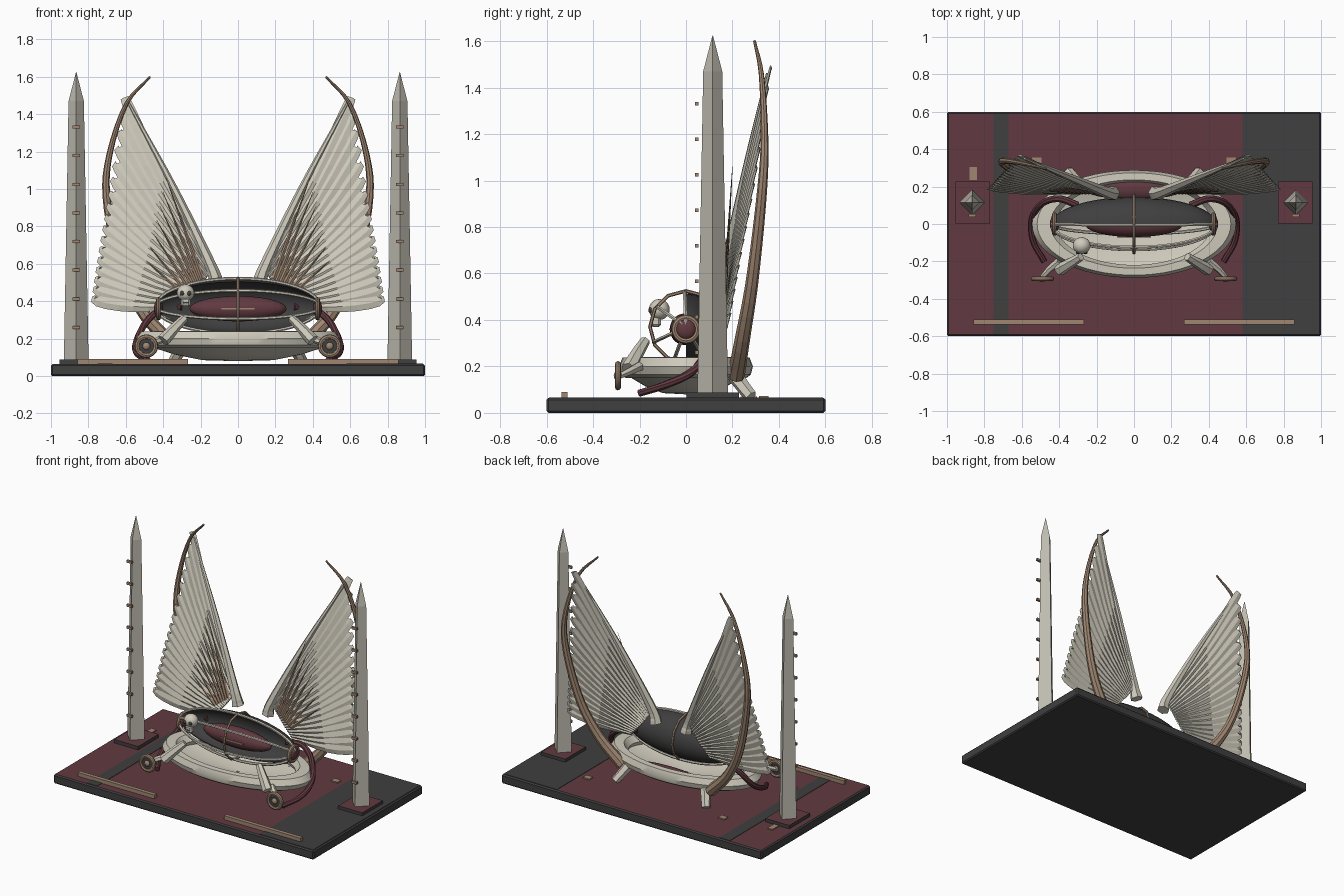
import bpy, bmesh, math
from mathutils import Vector, Matrix

if "Cube" in bpy.data.objects:
    bpy.data.objects.remove(bpy.data.objects["Cube"])

def material(name, c):
    m = bpy.data.materials.new(name)
    m.diffuse_color = (*c, 1)
    m.use_nodes = True
    m.node_tree.nodes["Principled BSDF"].inputs["Base Color"].default_value = m.diffuse_color
    return m
BONE = material("bone", (.62, .59, .50))
STONE = material("pale stone", (.52, .50, .43))
MAROON = material("maroon", (.12, .042, .052))
DARK = material("charcoal", (.05, .05, .05))
TAN = material("tan bronze", (.35, .24, .165))

def finish(name, bm, *mats, smooth=False, rule=None):
    bmesh.ops.recalc_face_normals(bm, faces=bm.faces)
    if rule:
        for f in bm.faces:
            f.material_index = rule(f)
    me = bpy.data.meshes.new(name)
    bm.to_mesh(me)
    bm.free()
    for m in mats:
        me.materials.append(m)
    ob = bpy.data.objects.new(name, me)
    bpy.context.collection.objects.link(ob)
    if smooth:
        bpy.context.view_layer.objects.active = ob
        bpy.ops.object.select_all(action='DESELECT')
        ob.select_set(True)
        bpy.ops.object.shade_smooth_by_angle(angle=math.radians(35))
    return ob

def add_box(bm, c, s):
    bmesh.ops.create_cube(bm, size=1, matrix=Matrix.Translation(c) @ Matrix.Diagonal((*s, 1)))

def box(name, c, s, *mats, rule=None, bevel=0):
    bm = bmesh.new()
    add_box(bm, c, s)
    if bevel:
        bmesh.ops.bevel(bm, geom=bm.edges[:], offset=bevel, segments=1, affect='EDGES')
    return finish(name, bm, *mats, rule=rule)

def spline(pts, n):
    """Catmull-Rom samples through the points"""
    p = [Vector(q) for q in pts]
    p = [2 * p[0] - p[1]] + p + [2 * p[-1] - p[-2]]
    out = []
    for k in range(n):
        u = k / (n - 1) * (len(p) - 3)
        i = min(int(u), len(p) - 4)
        t = u - i
        a, b, c, d = p[i:i + 4]
        out.append(.5 * (2 * b + (c - a) * t + (2 * a - 5 * b + 4 * c - d) * t * t
                         + (3 * b - a - 3 * c + d) * t ** 3))
    return out

def sweep(bm, pts, width, thick, sides=6, ref=(0, 1, 0)):
    """Sweep an oval section; width and thick are functions of 0..1"""
    rings, n = [], len(pts)
    for k, p in enumerate(pts):
        t = (pts[min(k + 1, n - 1)] - pts[max(k - 1, 0)]).normalized()
        a = t.cross(Vector(ref)).normalized()
        b = a.cross(t)
        u = k / (n - 1)
        rings.append([bm.verts.new(p + a * math.cos(j * math.tau / sides) * width(u)
                                   + b * math.sin(j * math.tau / sides) * thick(u)) for j in range(sides)])
    for r, q in zip(rings, rings[1:]):
        for j in range(sides):
            bm.faces.new((r[j], r[j - 1], q[j - 1], q[j]))
    bm.faces.new(rings[0])
    bm.faces.new(rings[-1])

def taper(a, b):
    return lambda u: a + (b - a) * u

def tube(name, pts, r0, r1, mat, n=20, sides=8, ref=(0, 1, 0), smooth=False):
    bm = bmesh.new()
    sweep(bm, spline(pts, n), taper(r0, r1), taper(r0, r1), sides, ref)
    return finish(name, bm, mat, smooth=smooth)

def lathe(name, prof, sx, sy, mat, seg=64, matrix=None):
    """Oval lathe of a closed (radius, height) profile"""
    bm = bmesh.new()
    rows = [[bm.verts.new((r * sx * math.cos(k * math.tau / seg), r * sy * math.sin(k * math.tau / seg), z))
             for k in range(seg)] for r, z in prof]
    for i in range(len(rows)):
        a, b = rows[i - 1], rows[i]
        for k in range(seg):
            bm.faces.new((a[k - 1], a[k], b[k], b[k - 1]))
    if matrix:
        bmesh.ops.transform(bm, matrix=matrix, verts=bm.verts)
    return finish(name, bm, mat, smooth=True)

def ball(name, c, s, mat, u=24, v=14):
    bm = bmesh.new()
    bmesh.ops.create_uvsphere(bm, u_segments=u, v_segments=v, radius=1,
                              matrix=Matrix.Translation(c) @ Matrix.Diagonal((*s, 1)))
    return finish(name, bm, mat, smooth=True)

def ring_prof(R, r, n=8):
    return [(R + r * math.cos(k * math.tau / n), r * math.sin(k * math.tau / n)) for k in range(n)]

top_face = lambda f: int(f.normal.z > .9)

# Floor slab with inlays
box("floor_slab", (0, 0, .032), (2, 1.2, .064), DARK, MAROON, rule=top_face, bevel=.008)
box("floor_stripe", (-.71, 0, .0645), (.08, 1.18, .004), DARK)
box("floor_side_panel", (.785, 0, .0645), (.41, 1.18, .004), DARK)
box("floor_pad", (-.86, .27, .067), (.04, .07, .008), TAN)

# Bowl, rim and rear cushion
lathe("bowl", [(.02, .08), (.35, .085), (.62, .115), (.88, .16), (.86, .18), (.55, .14), (.02, .12)], .545, .285, BONE)
lathe("bowl_rim", [(.9, .15), (.97, .165), (1, .2), (.95, .238), (.82, .24), (.76, .2), (.8, .16)], .545, .288, BONE)
ball("rear_cushion", (0, .19, .185), (.27, .06, .035), MAROON)

# Capsule: dark back shell, closed rear half of a spindle
CZ, CX, CR = .37, .44, .145
bm = bmesh.new()
rows = []
for i in range(25):
    x = CX * .97 * math.cos(math.pi * i / 24)
    for r in (CR * math.sqrt(1 - (x / CX) ** 2),):
        rows.append([(bm.verts.new((x, max(0, q * math.sin(a)), CZ + q * math.cos(a))))
                     for q, angs in ((r, range(13)), (r * .93, range(12, -1, -1)))
                     for a in (math.pi * k / 12 for k in angs)])
for a, b in zip(rows, rows[1:]):
    for k in range(26):
        bm.faces.new((a[k - 1], a[k], b[k], b[k - 1]))
finish("back_shell", bm, DARK, smooth=True)

# Capsule ribs, hoop and cushion
bm = bmesh.new()
for deg in (92, 145, 205, 250, 300):
    a = math.radians(deg)
    pts = [Vector((-CX * math.cos(math.pi * k / 24), .152 * math.sin(math.pi * k / 24) * math.cos(a),
                   CZ + .152 * math.sin(math.pi * k / 24) * math.sin(a))) for k in range(25)]
    sweep(bm, pts, taper(.009, .009), taper(.009, .009), 6, (0, math.cos(a + 1.57), math.sin(a + 1.57)))
finish("capsule_ribs", bm, BONE)
lathe("capsule_hoop", ring_prof(.155, .008, 6), 1, 1, TAN, 12,
      Matrix.Translation((0, 0, CZ)) @ Matrix.Rotation(math.pi / 2, 4, 'Y'))
ball("seat_cushion", (0, -.005, .36), (.26, .065, .068), MAROON)
box("cushion_trim", (0, -.068, .36), (.18, .01, .008), TAN)

# Skull ornament
ball("skull", (-.28, -.115, .445), (.048, .045, .045), BONE, 14, 10)
box("skull_jaw", (-.28, -.13, .395), (.05, .045, .05), BONE, bevel=.01)
for s in (-1, 1):
    ball("skull_eye", (-.28 + s * .019, -.152, .442), (.013, .01, .013), DARK, 10, 6)
box("skull_mouth", (-.28, -.153, .392), (.03, .004, .006), DARK)

for s in (-1, 1):
    m = lambda pts: [(s * x, y, z) for x, y, z in pts]
    side = "right" if s > 0 else "left"

    # Obelisk on its plinth with bronze rungs
    box(side + "_plinth", (s * .862, .115, .075), (.185, .225, .026), DARK, MAROON, rule=top_face)
    bm = bmesh.new()
    rows = [[bm.verts.new((s * .865 + r * math.cos(k * math.pi / 2), .115 + r * math.sin(k * math.pi / 2), z))
             for k in range(4)] for r, z in ((.066, .08), (.041, 1.47), (.001, 1.625))]
    for a, b in zip(rows, rows[1:]):
        for k in range(4):
            bm.faces.new((a[k - 1], a[k], b[k], b[k - 1]))
    finish(side + "_obelisk", bm, STONE)
    bm = bmesh.new()
    for k in range(8):
        add_box(bm, (s * .865, .046, .26 + k * .153), (.04, .016, .016))
    finish(side + "_obelisk_rungs", bm, TAN)

    # Front rail on the floor
    box(side + "_floor_rail", (s * .562, -.523, .077), (.59, .027, .027), TAN)

    # Capsule end hub
    rot = Matrix.Translation((s * .425, 0, CZ - .01)) @ Matrix.Rotation(math.pi / 2, 4, 'Y')
    lathe(side + "_hub_ring", ring_prof(.05, .013), 1, 1, TAN, 20, rot)
    ball(side + "_hub_dome", (s * .425, 0, CZ - .01), (.025, .045, .045), MAROON, 16, 10)

    # Legs, front and rear
    tube(side + "_front_leg", m([(.285, -.175, .31), (.34, -.21, .255), (.4, -.245, .19)]), .022, .034, BONE, 4, 6)
    tube(side + "_rear_leg", m([(.28, .19, .19), (.32, .24, .12), (.35, .28, .07)]), .035, .028, BONE, 4, 6)
    box(side + "_rear_foot_pad", (s * .52, .335, .067), (.05, .04, .01), TAN)

    # Front wheel: rim, hub, spokes and arm
    c = Vector((s * .49, -.293, .16))
    rot = Matrix.Translation(c) @ Matrix.Rotation(math.pi / 2, 4, 'X')
    lathe(side + "_wheel_rim", ring_prof(.05, .013), 1, 1, TAN, 20, rot)
    ball(side + "_wheel_hub", c, (.022, .018, .022), TAN, 12, 8)
    bm = bmesh.new()
    bmesh.ops.create_cone(bm, cap_ends=True, segments=20, radius1=.046, radius2=.046, depth=.012, matrix=rot)
    finish(side + "_wheel_disc", bm, DARK)
    tube(side + "_wheel_arm", m([(.4, -.2, .2), (.45, -.24, .18), (.49, -.285, .16)]), .022, .014, BONE, 5, 6)

    # Padded maroon arm
    tube(side + "_padded_arm", m([(.3, .1, .37), (.4, .135, .36), (.49, .11, .29), (.545, .03, .18),
                                  (.54, -.09, .12), (.48, -.2, .085)]), .02, .016, MAROON, 24, 8, (0, .3, 1), True)

    # Long curved horn behind the wing
    tube(side + "_horn", m([(.34, .215, .16), (.5, .245, .33), (.62, .285, .57), (.7, .325, .93),
                            (.69, .338, 1.17), (.6, .325, 1.45), (.47, .295, 1.6)]), .038, .006, TAN, 26, 8)

    # Wing feathers fanned from the root, tips hooked upward
    N = 17
    roots = spline(m([(.14, .17, .57), (.21, .175, .47), (.3, .17, .37)]), N)
    tips = spline(m([(.59, .355, 1.45), (.65, .29, 1.0), (.705, .23, .68), (.75, .18, .40)]), N)
    bm = bmesh.new()
    for a, b in zip(roots, tips):
        mid = a.lerp(b, .55) + Vector((s * .012, -.01, -.015))
        pts = spline([a, mid, b, b + Vector((s * .012, .012, .03))], 10)
        sweep(bm, pts, lambda u: .012 + .02 * math.sin(math.pi * min(1, u * 1.05)) if u < .95 else .005,
              lambda u: .012 * (1 - u * .7), 4)
    finish(side + "_wing_feathers", bm, BONE)

    # Leading spar of the wing
    tube(side + "_wing_spar", m([(.115, .165, .49), (.15, .17, .6), (.355, .255, 1.03), (.585, .35, 1.46)]),
         .042, .007, BONE, 12, 6)

    # Inner bronze covert spikes
    bm = bmesh.new()
    for k in range(7):
        u = k / 6
        a = Vector((s * (.19 + .1 * u), .165, .52 - .08 * u))
        b = Vector((s * (.385 + .1 * u), .2 - .02 * u, 1.06 - .45 * u))
        sweep(bm, [a, a.lerp(b, .5), b], lambda w: .012 * (1 - w) + .001, lambda w: .006 * (1 - w) + .001, 4)
    finish(side + "_covert_spikes", bm, TAN)
